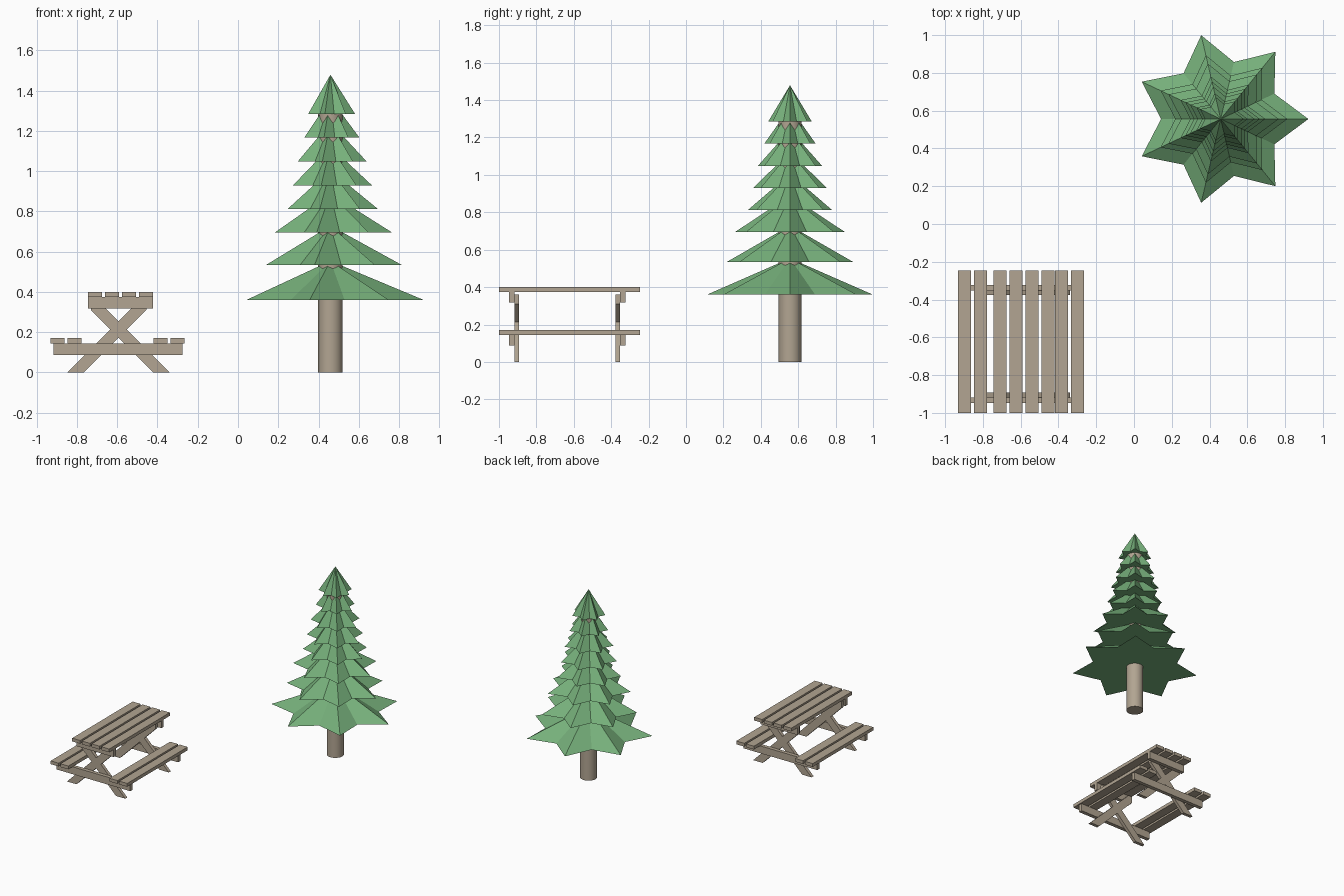
import bpy
import bmesh
from math import sin, cos, pi

cube = bpy.data.objects.get("Cube")
if cube:
    bpy.data.objects.remove(cube, do_unlink=True)


def material(name, rgb):
    mat = bpy.data.materials.new(name)
    mat.use_nodes = True
    mat.diffuse_color = (*rgb, 1)
    mat.node_tree.nodes["Principled BSDF"].inputs["Base Color"].default_value = (*rgb, 1)
    return mat


GREEN = material("needle_green", (0.18, 0.43, 0.195))
WOOD = material("weathered_wood", (0.445, 0.376, 0.287))


def finish(name, bm, mat):
    bmesh.ops.recalc_face_normals(bm, faces=bm.faces[:])
    mesh = bpy.data.meshes.new(name)
    bm.to_mesh(mesh)
    bm.free()
    mesh.materials.append(mat)
    obj = bpy.data.objects.new(name, mesh)
    bpy.context.collection.objects.link(obj)
    return obj


def prism(name, outline, y0, y1):
    """Extrude an x-z outline from y0 to y1."""
    bm = bmesh.new()
    face = bm.faces.new([bm.verts.new((x, y0, z)) for x, z in outline])
    ext = bmesh.ops.extrude_face_region(bm, geom=[face])
    moved = [v for v in ext["geom"] if isinstance(v, bmesh.types.BMVert)]
    bmesh.ops.translate(bm, verts=moved, vec=(0, y1 - y0, 0))
    return finish(name, bm, WOOD)


def plank(name, x0, x1, y0, y1, z0, z1):
    return prism(name, [(x0, z0), (x1, z0), (x1, z1), (x0, z1)], y0, y1)


# --- Tree ---
TX, TY = 0.459, 0.556
POINTS = 7


def star_tier(name, radius, z, height=0.194):
    """Seven-pointed star cone with a flat underside."""
    bm = bmesh.new()
    apex = bm.verts.new((TX, TY, z + height))
    base = bm.verts.new((TX, TY, z))
    ring = []
    for i in range(POINTS * 2):
        r = radius * (0.68 if i % 2 else 1)
        a = pi * i / POINTS
        ring.append(bm.verts.new((TX + r * cos(a), TY + 0.98 * r * sin(a), z)))
    for i, v in enumerate(ring):
        w = ring[(i + 1) % len(ring)]
        bm.faces.new((v, w, apex))
        bm.faces.new((w, v, base))
    return finish(name, bm, GREEN)


tiers = [(0.464, 0.36), (0.353, 0.535), (0.307, 0.695), (0.236, 0.812),
         (0.207, 0.929), (0.18, 1.048), (0.143, 1.168), (0.122, 1.285)]
for n, (radius, z) in enumerate(tiers, 1):
    star_tier(f"branch_tier_{n}", radius, z)

TRUNK_TOP = 1.3
bpy.ops.mesh.primitive_cylinder_add(vertices=32, radius=0.061, depth=TRUNK_TOP,
                                    location=(TX, TY, TRUNK_TOP / 2))
trunk = bpy.context.object
trunk.name = "trunk"
trunk.data.materials.append(WOOD)
bpy.ops.object.shade_smooth_by_angle()

# --- Picnic table ---
Y0, Y1 = -1.0, -0.247
PITCH, WIDTH = 0.0845, 0.069

# Table top and bench boards
for i in range(4):
    x = -0.744 + i * PITCH
    plank(f"top_board_{i + 1}", x, x + WIDTH, Y0, Y1, 0.374, 0.4)
for side, start in (("right", -0.931), ("left", -0.419)):
    for i in range(2):
        x = start + i * PITCH
        plank(f"{side}_bench_board_{i + 1}", x, x + WIDTH, Y0, Y1, 0.145, 0.171)

# End frames: crossed legs with beams on the outside
FRAME_Y, LEG_X = -0.635, -0.593
leg_outline = [(0.172, 0), (0.254, 0), (-0.106, 0.36), (-0.138, 0.36), (-0.138, 0.31)]
for end, s in (("front", -1), ("back", 1)):
    inner, middle, outer = (FRAME_Y + s * d for d in (0.258, 0.283, 0.312))
    plank(f"{end}_top_beam", -0.744, -0.421, middle, outer, 0.317, 0.374)
    plank(f"{end}_bench_beam", -0.917, -0.276, middle, outer, 0.087, 0.145)
    for side, m in (("left", 1), ("right", -1)):
        prism(f"{end}_{side}_leg", [(LEG_X + m * x, z) for x, z in leg_outline],
              inner, middle)
